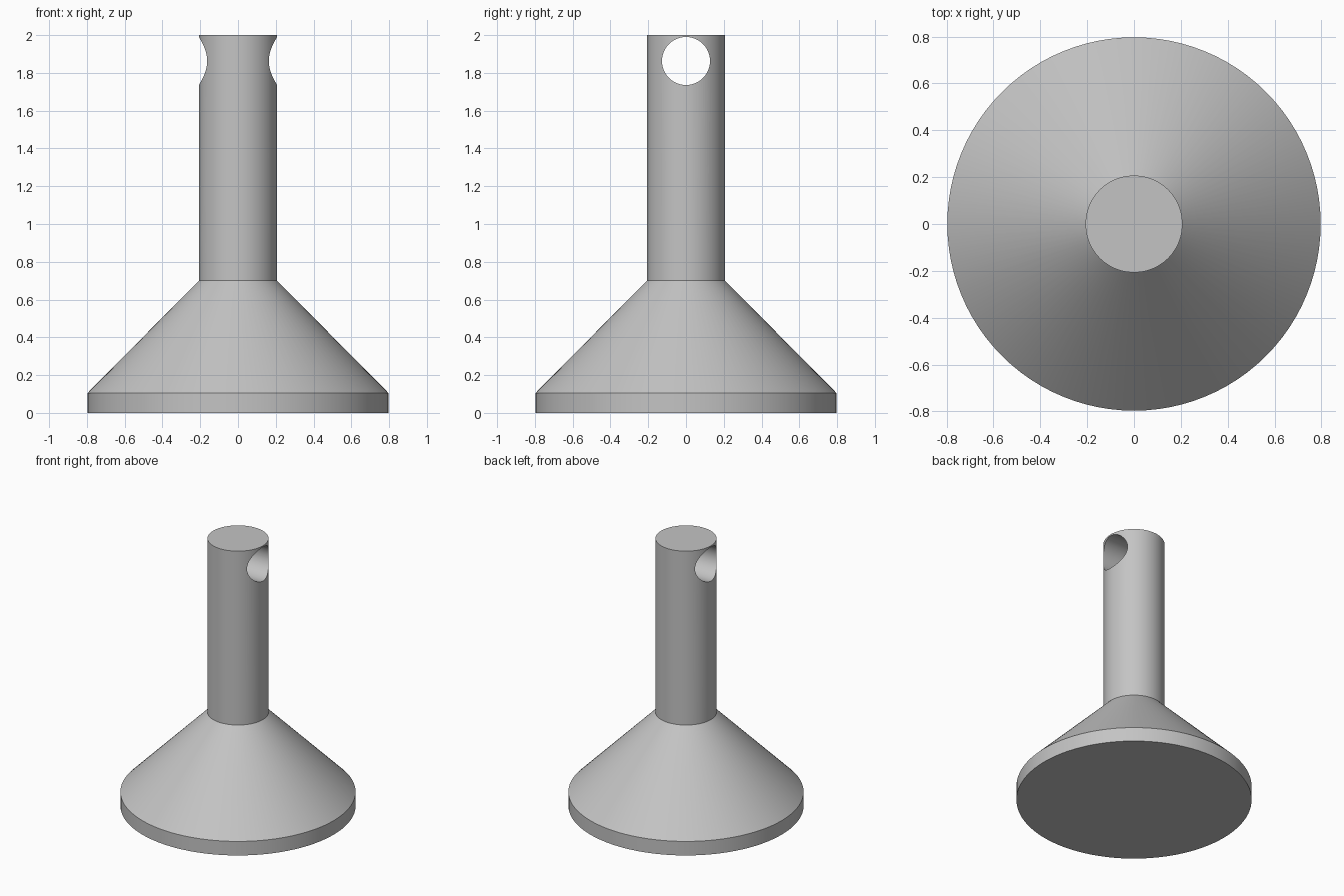
import bpy
import bmesh
from math import pi, radians

SEGMENTS = 96
BASE_R, POST_R, HOLE_R = 0.797, 0.207, 0.127
RIM_Z, NECK_Z, TOP_Z, HOLE_Z = 0.105, 0.70, 2.0, 1.863

cube = bpy.data.objects.get("Cube")
if cube:
    bpy.data.objects.remove(cube, do_unlink=True)

# Plain grey material
grey = bpy.data.materials.new("plain_grey")
grey.use_nodes = True
colour = (0.55, 0.55, 0.55, 1)
grey.diffuse_color = colour
grey.node_tree.nodes["Principled BSDF"].inputs["Base Color"].default_value = colour


def turned_solid(name, profile):
    """Closed solid of revolution from (radius, height) pairs, bottom to top."""
    bm = bmesh.new()
    rings = []
    for radius, z in profile:
        ring = bmesh.ops.create_circle(bm, segments=SEGMENTS, radius=radius)["verts"]
        bmesh.ops.translate(bm, verts=ring, vec=(0, 0, z))
        rings.append(ring)
    for low, high in zip(rings, rings[1:]):
        for i in range(SEGMENTS):
            j = (i + 1) % SEGMENTS
            bm.faces.new((low[i], low[j], high[j], high[i]))
    bm.faces.new(rings[0])
    bm.faces.new(rings[-1])
    bmesh.ops.recalc_face_normals(bm, faces=bm.faces)
    mesh = bpy.data.meshes.new(name)
    bm.to_mesh(mesh)
    bm.free()
    mesh.materials.append(grey)
    obj = bpy.data.objects.new(name, mesh)
    bpy.context.collection.objects.link(obj)
    return obj


# Flared foot and post in one turned piece
pedestal = turned_solid("flared_pedestal_post", [
    (BASE_R, 0), (BASE_R, RIM_Z), (POST_R, NECK_Z), (POST_R, TOP_Z)])

# Cross hole drilled sideways near the top
drill = turned_solid("cross_hole_cutter", [(HOLE_R, -0.5), (HOLE_R, 0.5)])
drill.rotation_euler = (0, pi / 2, 0)
drill.location.z = HOLE_Z
drill.hide_render = True

cut = pedestal.modifiers.new("cross_hole", "BOOLEAN")
cut.operation = "DIFFERENCE"
cut.solver = "EXACT"
cut.object = drill

bpy.ops.object.select_all(action="DESELECT")
bpy.context.view_layer.objects.active = pedestal
pedestal.select_set(True)
bpy.ops.object.modifier_apply(modifier=cut.name)
bpy.data.objects.remove(drill, do_unlink=True)

# Smooth walls, crisp rims
bpy.ops.object.shade_smooth_by_angle(angle=radians(30))
